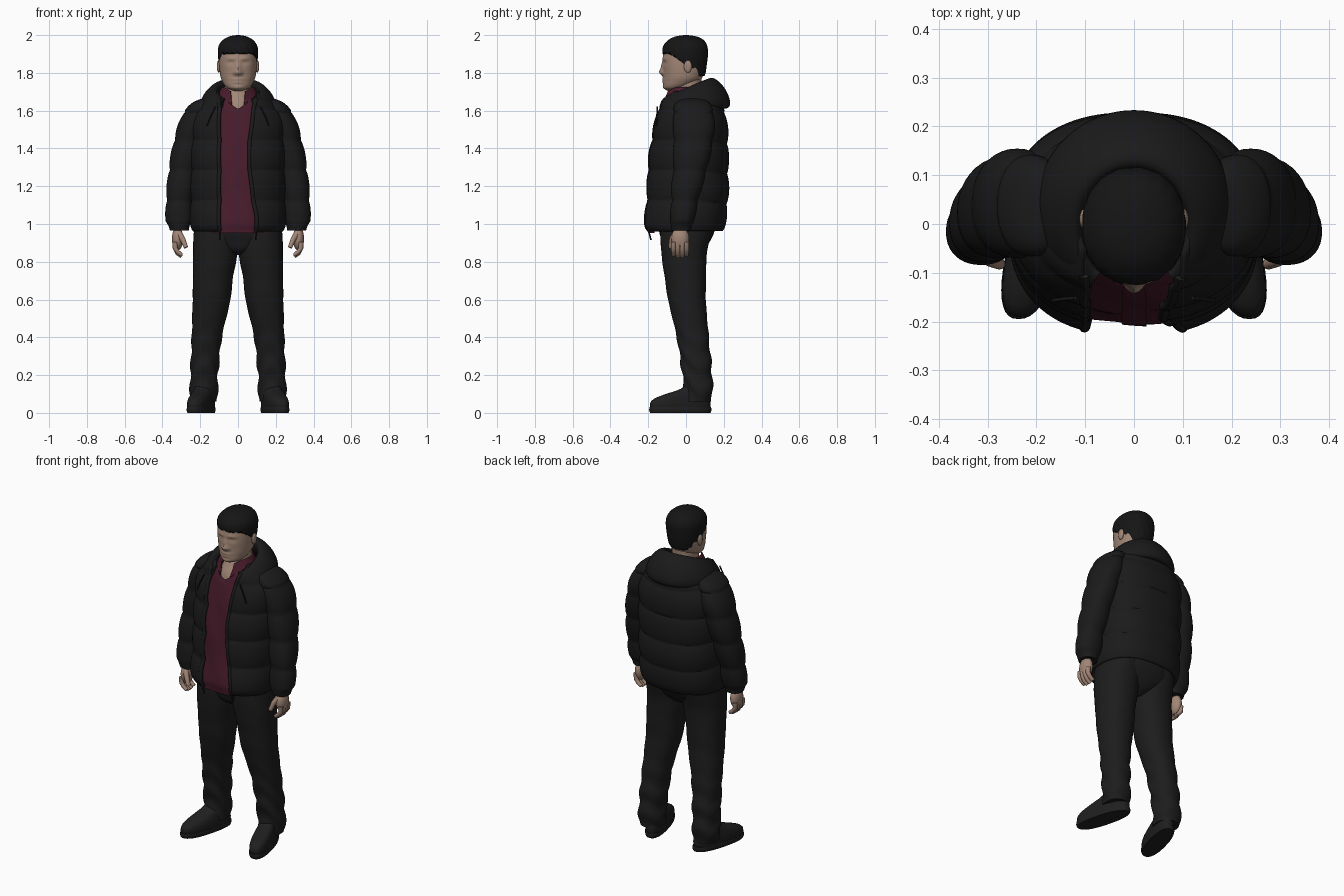
import bpy, bmesh, math
from math import sin, cos, pi, exp, acos
from mathutils import Vector

if "Cube" in bpy.data.objects:
    bpy.data.objects.remove(bpy.data.objects["Cube"])


def material(name, r, g, b):
    m = bpy.data.materials.new(name)
    m.diffuse_color = (r, g, b, 1)
    m.use_nodes = True
    m.node_tree.nodes["Principled BSDF"].inputs["Base Color"].default_value = m.diffuse_color
    return m


JACKET = material("jacket black", 0.0105, 0.0105, 0.011)
TROUSER = material("trouser charcoal", 0.012, 0.012, 0.0125)
SHIRT = material("shirt burgundy", 0.066, 0.0115, 0.025)
SKIN = material("skin", 0.36, 0.24, 0.18)
HAIR = material("hair black", 0.0075, 0.0075, 0.008)
SHOE = material("shoe black", 0.0135, 0.0135, 0.014)


def add_mesh(name, bm, mat):
    bmesh.ops.recalc_face_normals(bm, faces=bm.faces)
    me = bpy.data.meshes.new(name)
    bm.to_mesh(me)
    bm.free()
    me.materials.append(mat)
    ob = bpy.data.objects.new(name, me)
    bpy.context.collection.objects.link(ob)
    return ob


def grid(name, fn, nu, nv, mat, closed=True, caps=True):
    """Surface fn(u, v), u around and v along, both 0..1."""
    bm = bmesh.new()
    du = nu if closed else nu - 1
    rows = [[bm.verts.new(fn(i / du, j / nv)) for i in range(nu)] for j in range(nv + 1)]
    for a, b in zip(rows, rows[1:]):
        for i in range(du):
            k = (i + 1) % nu
            bm.faces.new((a[i], a[k], b[k], b[i]))
    if closed and caps:
        bm.faces.new(rows[0])
        bm.faces.new(rows[-1])
    return add_mesh(name, bm, mat)


def profile(rings, z):
    """Smoothly interpolated (cx, cy, rx, ry) at height z."""
    n = len(rings)
    z = min(max(z, rings[0][0]), rings[-1][0])
    i = next(k for k in range(n - 1) if z <= rings[k + 1][0])

    def slope(k, c):
        a, b = rings[max(k - 1, 0)], rings[min(k + 1, n - 1)]
        return (b[c] - a[c]) / (b[0] - a[0])
    h = rings[i + 1][0] - rings[i][0]
    t = (z - rings[i][0]) / h
    return [(2*t**3 - 3*t*t + 1) * rings[i][c] + (t**3 - 2*t*t + t) * h * slope(i, c)
            + (3*t*t - 2*t**3) * rings[i + 1][c] + (t**3 - t*t) * h * slope(i + 1, c)
            for c in range(1, 5)]


def spow(a, e):
    return math.copysign(abs(a) ** e, a)


def section(rings, z, ang, p=2.2, grow=0.0):
    cx, cy, rx, ry = profile(rings, z)
    rx, ry = max(rx + grow, 0.003), max(ry + grow, 0.003)
    return Vector((cx + rx * spow(cos(ang), 2 / p), cy + ry * spow(sin(ang), 2 / p), z))


def ease(v):
    return (1 - cos(pi * v)) / 2


def loft(name, rings, mat, nu=40, nv=40, p=2.2, s=1, grow=None, warp=None):
    z0, z1 = rings[0][0], rings[-1][0]

    def fn(u, v):
        z, a = z0 + (z1 - z0) * ease(v), 2 * pi * u
        q = section(rings, z, a, p, grow(z, a) if grow else 0)
        if warp:
            q = warp(q)
        return Vector((q.x * s, q.y, q.z))
    return grid(name, fn, nu, nv, mat)


def tube(name, pts, radius, mat, taper=1.0):
    cu = bpy.data.curves.new(name, 'CURVE')
    cu.dimensions = '3D'
    cu.bevel_depth, cu.bevel_resolution, cu.use_fill_caps = radius, 3, True
    sp = cu.splines.new('POLY')
    sp.points.add(len(pts) - 1)
    for i, q in enumerate(pts):
        sp.points[i].co = (*q, 1)
        sp.points[i].radius = 1 + (taper - 1) * i / (len(pts) - 1)
    tmp = bpy.data.objects.new(name + " path", cu)
    bpy.context.collection.objects.link(tmp)
    bpy.context.view_layer.update()
    bm = bmesh.new()
    me = bpy.data.meshes.new_from_object(tmp)
    bm.from_mesh(me)
    bpy.data.objects.remove(tmp)
    bpy.data.meshes.remove(me)
    return add_mesh(name, bm, mat)


def ball(name, loc, size, mat):
    bm = bmesh.new()
    bmesh.ops.create_uvsphere(bm, u_segments=24, v_segments=14, radius=1)
    for v in bm.verts:
        v.co = Vector([c * k + o for c, k, o in zip(v.co, size, loc)])
    return add_mesh(name, bm, mat)


def puff(z, a=0):
    """Quilted bulges between stitched seams."""
    return -0.013 * (1 - abs(sin(pi * (z - 0.965) / 0.16)) ** 0.6)


# Jacket body, open at the front
BODY = [(0.965, 0, -0.012, 0.245, 0.206), (1.0, 0, -0.01, 0.25, 0.215), (1.15, 0, 0.007, 0.25, 0.214),
        (1.3, 0, 0.011, 0.25, 0.21), (1.45, 0, 0.02, 0.25, 0.2), (1.57, 0, 0.026, 0.238, 0.183),
        (1.64, 0, 0.024, 0.19, 0.163), (1.68, 0, 0.015, 0.13, 0.135), (1.70, 0, 0.01, 0.112, 0.12)]


def jacket(u, v):
    z = 0.965 + 0.735 * v
    rx = profile(BODY, z)[2]
    right = 0.06 + 0.04 * min(abs(z - 1.36) / 0.33, 1) ** 1.5
    a0 = -acos((right / rx) ** 1.2)
    a1 = pi + acos((0.102 / rx) ** 1.2)
    a = a0 + (a1 - a0) * u
    return section(BODY, z, a, 2.4, puff(z + 0.02 * max(sin(a), 0)))


body = grid("jacket_body", jacket, 90, 80, JACKET, closed=False)
mod = body.modifiers.new("thickness", 'SOLIDIFY')
mod.thickness, mod.offset = 0.014, 0

# Zip plackets, pocket welts and drawstrings
for side, u in (("left", 0.0), ("right", 1.0)):
    sx = 1 if u == 0 else -1
    tube(f"zip_placket_{side}", [jacket(u, k / 40) for k in range(39)], 0.011, JACKET)
    up = 0.11 if u == 0 else 0.89
    tube(f"pocket_welt_{side}", [jacket(up + sx * 0.0025 * k, 0.3 - k * 0.02) for k in range(9)], 0.006, JACKET)
    tube(f"drawstring_{side}", [(sx * 0.12, -0.152, 1.62), (sx * 0.145, -0.154, 1.57), (sx * 0.165, -0.157, 1.52)],
         0.004, JACKET)
    tube(f"zip_pull_{side}", [jacket(u, 0.01), jacket(u, 0) + Vector((0, 0.01, -0.05))], 0.004, JACKET)


# Hood lying folded around the neck
def hood(u, v):
    ang = (v - 0.5) * 2 * math.radians(148)
    b, t = (1 + cos(ang)) / 2, 2 * pi * u
    k = (0.6 + 0.4 * b ** 0.7) * max(sin(pi * min(max(v, 0.02), 0.98)), 0) ** 0.25
    out = 0.05 * k * cos(t) + 0.034 * k * sin(t)
    up = -0.078 * k * cos(t) + 0.022 * k * sin(t)
    r = 0.145 + 0.02 * b ** 3 + out
    return Vector((1.04 * r * sin(ang), 0.008 + r * cos(ang), 1.635 + 0.058 * b + up))


grid("hood", hood, 32, 72, JACKET)

# Sleeves and hands
ARM = [(0.965, 0.31, -0.025, 0.05, 0.05), (0.99, 0.312, -0.025, 0.056, 0.055), (1.02, 0.313, -0.02, 0.071, 0.064),
       (1.15, 0.308, -0.003, 0.074, 0.078), (1.32, 0.285, 0.025, 0.08, 0.096), (1.5, 0.245, 0.042, 0.082, 0.112),
       (1.6, 0.212, 0.038, 0.07, 0.105), (1.645, 0.185, 0.035, 0.052, 0.085), (1.67, 0.165, 0.035, 0.01, 0.03)]
for side, s in (("left", 1), ("right", -1)):
    loft(f"sleeve_{side}", ARM, JACKET, 40, 70, s=s,
         grow=lambda z, a: 0.8 * puff(z) if 1.03 < z < 1.6 else 0)
    ball(f"palm_{side}", (s * 0.32, -0.03, 0.922), (0.03, 0.047, 0.062), SKIN)
    for i in range(4):
        y, d = -0.066 + 0.023 * i, 0.008 * (i in (0, 3))
        tube(f"finger_{i + 1}_{side}", [(s * 0.334, y, 0.905), (s * 0.333, y, 0.872), (s * 0.32, y, 0.845 + d),
                                        (s * 0.298, y, 0.828 + d)], 0.0145, SKIN, 0.75)
    tube(f"thumb_{side}", [(s * 0.315, -0.052, 0.955), (s * 0.293, -0.074, 0.92), (s * 0.275, -0.082, 0.875)],
         0.018, SKIN, 0.65)


# Shirt with V neck, collar and button strip
def shirt(u, v):
    a = 2 * pi * u
    d = abs(a - 1.5 * pi)
    top = 1.695 - 0.085 * max(1 - d / 0.55, 0)
    low = 0.952 if d < 0.6 else 0.985
    z = low + (top - low) * v
    fold = 0.003 * sin(9 * a + 14 * z) * (z < 1.6)
    return section(BODY, z, a, 2.3, -0.02 + fold)


grid("shirt", shirt, 96, 50, SHIRT, caps=False)


def collar(u, v):
    a = -pi / 2 + 0.3 + (2 * pi - 0.6) * u
    front = max(-sin(a), 0) ** 4
    r = 0.086 + 0.024 * v
    a += (0.22 * (1 - v) * front) * (1 if cos(a) > 0 else -1)
    return Vector((r * cos(a), -0.005 + (r + 0.02 * front) * sin(a),
                   1.725 - 0.025 * front - (0.045 + 0.035 * front) * v))


col = grid("shirt_collar", collar, 60, 6, SHIRT, closed=False)
mod = col.modifiers.new("thickness", 'SOLIDIFY')
mod.thickness = 0.006
grid("button_strip", lambda u, v: shirt(0.75 + (u - 0.5) * 0.025, v * 0.99) + Vector((0, -0.004, 0)),
     5, 40, SHIRT, closed=False)

# Trousers: hips and two legs with creases
HIPS = [(0.835, 0, -0.01, 0.03, 0.06), (0.86, 0, -0.009, 0.09, 0.1), (0.91, 0, 0.0, 0.2, 0.128),
        (0.96, 0, 0.004, 0.23, 0.146), (1.05, 0, 0.005, 0.22, 0.15)]
LEG = [(0.06, 0.18, 0.065, 0.07, 0.07), (0.1, 0.181, 0.065, 0.073, 0.075), (0.2, 0.179, 0.06, 0.073, 0.079),
       (0.4, 0.165, 0.036, 0.08, 0.085), (0.6, 0.14, 0.005, 0.1, 0.1), (0.72, 0.132, -0.003, 0.106, 0.11),
       (0.84, 0.121, -0.01, 0.117, 0.12), (1.0, 0.115, 0.004, 0.118, 0.142)]
SHOES = [(0.02, 0, -0.03, 0.056, 0.157), (0.05, 0, -0.03, 0.058, 0.16), (0.075, 0, -0.022, 0.056, 0.148),
         (0.1, 0, 0.008, 0.052, 0.115), (0.125, 0, 0.045, 0.048, 0.077), (0.16, 0, 0.062, 0.046, 0.055)]
SOLE = [(0.0, 0, -0.03, 0.056, 0.16), (0.015, 0, -0.03, 0.06, 0.165), (0.03, 0, -0.03, 0.058, 0.163)]


def crease(z, a):
    k = min(max((0.55 - z) / 0.3, 0.15), 1)
    return 0.005 * k * sin(48 * z + 2.4 * sin(a) + 1.8 * cos(2 * a))


def toe_out(q):
    return Vector((q.x + 0.168 - (q.y - 0.08) * 0.25, q.y, q.z))


loft("trouser_hips", HIPS, TROUSER, 48, 24)
for side, s in (("left", 1), ("right", -1)):
    loft(f"trouser_leg_{side}", LEG, TROUSER, 40, 80, s=s, grow=crease)
    loft(f"shoe_{side}", SHOES, SHOE, 40, 16, 2.4, s, warp=toe_out)
    loft(f"shoe_sole_{side}", SOLE, SHOE, 40, 6, 2.4, s, warp=toe_out)

# Neck, head with sculpted face, ears
loft("neck", [(1.56, 0, 0, 0.09, 0.125), (1.64, 0, 0, 0.08, 0.11), (1.7, 0, 0.005, 0.072, 0.078),
              (1.82, 0, 0.015, 0.07, 0.07)], SKIN, 32, 16)
HEAD = [(1.705, 0, -0.07, 0.02, 0.025), (1.72, 0, -0.055, 0.058, 0.06), (1.76, 0, -0.022, 0.086, 0.096),
        (1.8, 0, -0.012, 0.096, 0.107), (1.86, 0, -0.01, 0.1, 0.113), (1.92, 0, -0.006, 0.098, 0.11),
        (1.96, 0, -0.003, 0.08, 0.09), (1.98, 0, 0, 0.05, 0.06), (1.988, 0, 0, 0.01, 0.01)]


def face(q):
    def bump(x0, sx, z0, sz):
        return exp(-((abs(q.x) - x0) / sx) ** 2 - ((q.z - z0) / sz) ** 2)
    if q.y < -0.03:
        q.y -= (0.019 * bump(0, 0.019, 1.803, 0.018) + 0.010 * bump(0, 0.014, 1.83, 0.026)
                + 0.006 * bump(0.016, 0.011, 1.799, 0.01) + 0.007 * bump(0, 0.03, 1.766, 0.009)
                + 0.006 * bump(0, 0.028, 1.75, 0.008) + 0.006 * bump(0, 0.025, 1.722, 0.015)
                + 0.004 * bump(0.035, 0.028, 1.875, 0.01) - 0.007 * bump(0.038, 0.02, 1.853, 0.012)
                + 0.003 * bump(0.037, 0.012, 1.85, 0.006))
    return q


loft("head", HEAD, SKIN, 96, 80, 2.15, warp=face)
for side, s in (("left", 1), ("right", -1)):
    ball(f"ear_{side}", (s * 0.102, 0.01, 1.834), (0.01, 0.021, 0.033), SKIN)

# Short hair cap with a hairline that drops towards the nape
CAP = [(1.77, 0, 0.005, 0.076, 0.085), (1.8, 0, 0.0, 0.088, 0.103), (1.86, 0, -0.003, 0.102, 0.115),
       (1.92, 0, -0.004, 0.106, 0.12), (1.95, 0, -0.003, 0.099, 0.113), (1.975, 0, 0, 0.079, 0.092),
       (1.99, 0, 0, 0.053, 0.064), (1.998, 0, 0, 0.024, 0.03), (2.0, 0, 0, 0.004, 0.004)]


def hair(u, v):
    a = 2 * pi * u
    y = sin(a)
    low = 1.905 if y < -0.65 else 1.905 - 0.05 * (y + 0.65) / 0.55 if y < -0.1 else 1.855 - 0.07 * min((y + 0.1) / 0.6, 1)
    low += 0.004 * sin(23 * a)
    z = low + (2.0 - low) * sin(pi / 2 * v)
    return section(CAP, z, a, 2.15, 0.0012 * sin(17 * a + 60 * z) * (1 - v))


grid("hair", hair, 96, 40, HAIR)

# Smooth shading with sharp edges kept
for ob in bpy.context.scene.objects:
    ob.select_set(True)
bpy.context.view_layer.objects.active = body
bpy.ops.object.shade_smooth_by_angle(angle=math.radians(40))
